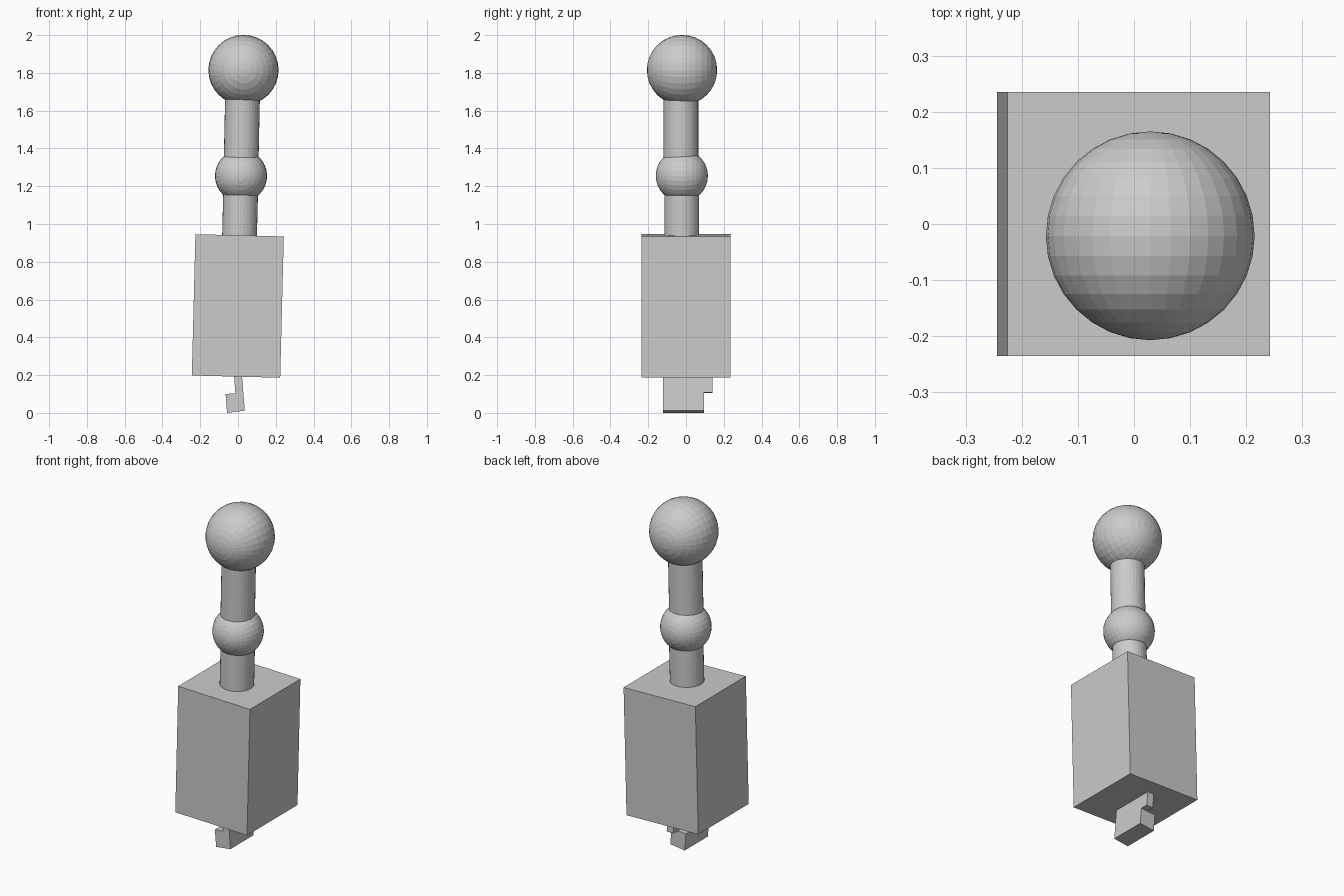
import bpy, bmesh, math
from mathutils import Matrix, Vector

if "Cube" in bpy.data.objects:
    bpy.data.objects.remove(bpy.data.objects["Cube"])

grey = bpy.data.materials.new("plain_grey")
grey.diffuse_color = (0.6, 0.6, 0.6, 1)
grey.use_nodes = True
grey.node_tree.nodes["Principled BSDF"].inputs["Base Color"].default_value = grey.diffuse_color


def finish(name, bm, matrix):
    """Turn a bmesh into a named, flat shaded object."""
    bmesh.ops.recalc_face_normals(bm, faces=bm.faces)
    bm.transform(matrix)
    mesh = bpy.data.meshes.new(name)
    bm.to_mesh(mesh)
    bm.free()
    mesh.materials.append(grey)
    obj = bpy.data.objects.new(name, mesh)
    bpy.context.collection.objects.link(obj)
    return obj


def ball(name, centre, radius):
    # poles point along y
    bm = bmesh.new()
    bmesh.ops.create_uvsphere(bm, u_segments=32, v_segments=16, radius=radius)
    finish(name, bm, Matrix.Translation(centre) @ Matrix.Rotation(math.pi / 2, 4, 'X'))


def rod(name, start, end, radius):
    start, end = Vector(start), Vector(end)
    axis = end - start
    bm = bmesh.new()
    bmesh.ops.create_cone(bm, cap_ends=True, segments=32, radius1=radius,
                          radius2=radius, depth=axis.length)
    turn = axis.to_track_quat('Z', 'Y').to_matrix().to_4x4()
    finish(name, bm, Matrix.Translation((start + end) / 2) @ turn)


def prism(bm, profile, y0, y1):
    """Extrude an xz outline along y."""
    face = bm.faces.new([bm.verts.new((x, y0, z)) for x, z in profile])
    out = bmesh.ops.extrude_face_region(bm, geom=[face])
    verts = [v for v in out["geom"] if isinstance(v, bmesh.types.BMVert)]
    bmesh.ops.translate(bm, verts=verts, vec=(0, y1 - y0, 0))


# leaning body block
bm = bmesh.new()
bmesh.ops.create_cube(bm, size=1)
bmesh.ops.scale(bm, vec=(0.468, 0.47, 0.748), verts=bm.verts)
finish("body_block", bm, Matrix.Translation((-0.001, 0, 0.566))
       @ Matrix.Rotation(math.radians(1.45), 4, 'Y'))

# two rods and two balls stacked on the block
rod("lower_rod", (0.008, -0.022, 0.93), (0.016, -0.022, 1.255), 0.092)
ball("middle_ball", (0.016, -0.022, 1.255), 0.138)
rod("upper_rod", (0.015, -0.027, 1.255), (0.027, -0.027, 1.815), 0.092)
ball("top_ball", (0.029, -0.021, 1.815), 0.186)

# hooked foot: a tall thin stem, wider in y at the top, with a toe to the left
bm = bmesh.new()
prism(bm, [(-0.021, 0.2), (0.021, 0.2), (0.028, 0.108), (-0.014, 0.104)], -0.121, 0.14)
finish("foot_stem", bm, Matrix.Identity(4))
bm = bmesh.new()
prism(bm, [(-0.066, 0.1), (-0.014, 0.104), (0.028, 0.108), (0.036, 0.012), (-0.058, 0.0)],
      -0.121, 0.095)
finish("foot_toe", bm, Matrix.Identity(4))
